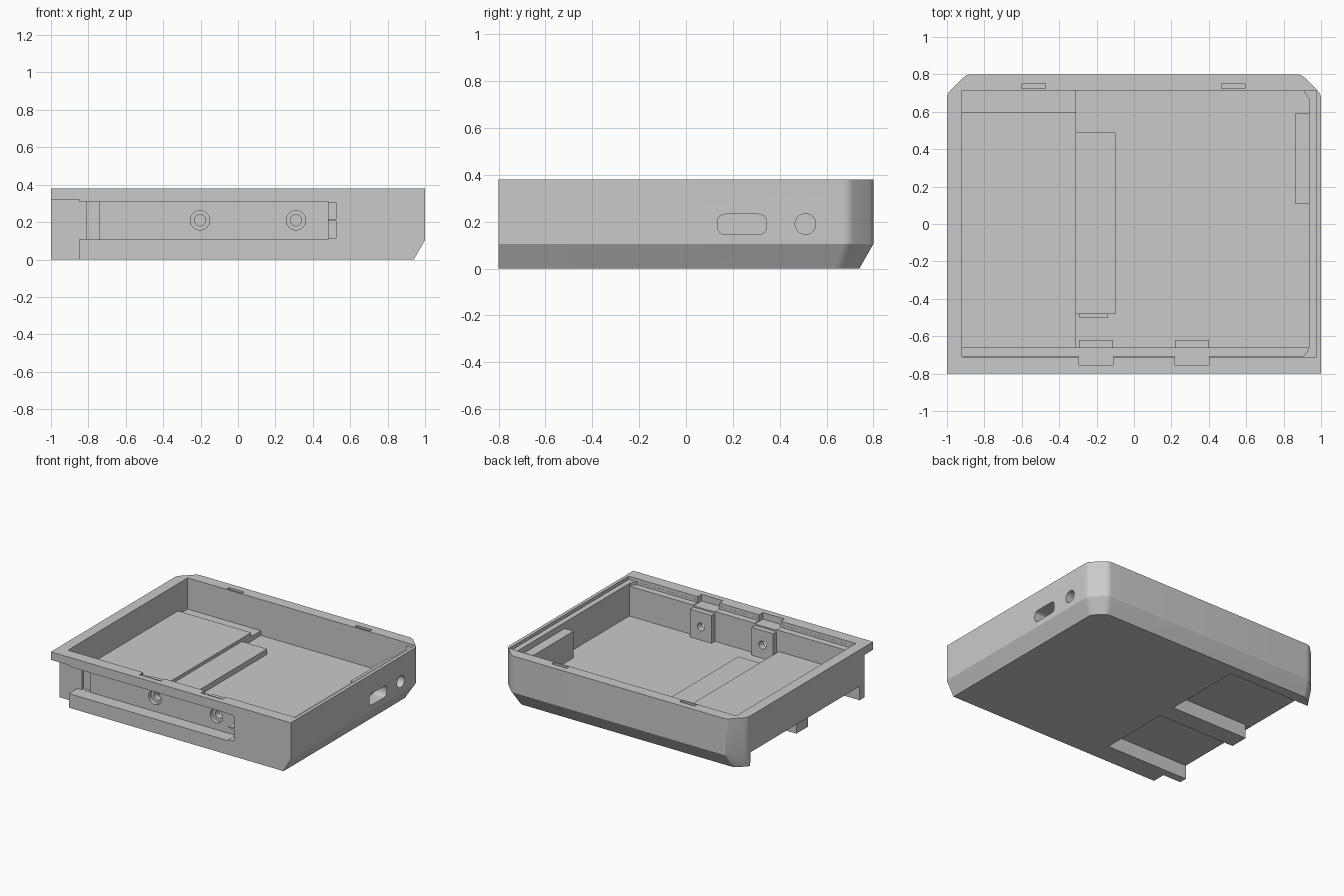
import bpy, bmesh, math

cube = bpy.data.objects.get("Cube")
if cube:
    bpy.data.objects.remove(cube, do_unlink=True)

GREY = 0.59
mat = bpy.data.materials.new("plain grey plastic")
mat.use_nodes = True
mat.diffuse_color = (GREY, GREY, GREY, 1)
mat.node_tree.nodes["Principled BSDF"].inputs["Base Color"].default_value = (GREY, GREY, GREY, 1)


def new_object(name, bm):
    bmesh.ops.recalc_face_normals(bm, faces=bm.faces)
    mesh = bpy.data.meshes.new(name)
    bm.to_mesh(mesh)
    bm.free()
    obj = bpy.data.objects.new(name, mesh)
    bpy.context.collection.objects.link(obj)
    mesh.materials.append(mat)
    return obj


def loft(name, rings):
    """Solid through matching closed rings of 3D points."""
    bm = bmesh.new()
    rows = [[bm.verts.new(p) for p in ring] for ring in rings]
    for a, b in zip(rows, rows[1:]):
        for i in range(len(a)):
            j = (i + 1) % len(a)
            bm.faces.new((a[i], a[j], b[j], b[i]))
    bm.faces.new(rows[0][::-1])
    bm.faces.new(rows[-1])
    return new_object(name, bm)


def prism(name, points, z):
    return loft(name, [[(x, y, h) for x, y in points] for h in z])


def box(name, x, y, z):
    return prism(name, [(x[0], y[0]), (x[1], y[0]), (x[1], y[1]), (x[0], y[1])], z)


def arc(cu, cv, r, start, end, n):
    angles = [math.radians(start + (end - start) * i / n) for i in range(n + 1)]
    return [(cu + r * math.cos(a), cv + r * math.sin(a)) for a in angles]


def cut(target, cutter):
    mod = target.modifiers.new("cut", 'BOOLEAN')
    mod.operation = 'DIFFERENCE'
    mod.solver = 'EXACT'
    mod.object = cutter
    bpy.context.view_layer.objects.active = target
    bpy.ops.object.modifier_apply(modifier=mod.name)
    bpy.data.objects.remove(cutter, do_unlink=True)


def cut_box(target, x, y, z):
    cut(target, box("cutter", x, y, z))


def side_cut(target, outline):
    """Cut a y-z outline into the +x wall."""
    cut(target, loft("cutter", [[(x, u, v) for u, v in outline] for x in (0.9, 1.1)]))


def front_hole(target, x, z, r, y):
    """Cut a round hole along y."""
    ring = arc(x, z, r, 0, 360, 32)[:-1]
    cut(target, loft("cutter", [[(u, h, v) for u, v in ring] for h in y]))


def soften(points, d):
    """Replace each corner by a short curve that starts d away from it."""
    out = []
    for i, (x, y) in enumerate(points):
        ends = []
        for nx, ny in (points[i - 1], points[(i + 1) % len(points)]):
            f = d / math.hypot(nx - x, ny - y)
            ends.append((x + (nx - x) * f, y + (ny - y) * f))
        (ax, ay), (bx, by) = ends
        for t in (0, 0.25, 0.5, 0.75, 1):
            p, q, r = (1 - t) ** 2, 2 * t * (1 - t), t * t
            out.append((p * ax + q * x + r * bx, p * ay + q * y + r * by))
    return out


# Outer shell with cut back corners and sloped lower edges
def outline(right, back, corner, z):
    corners = [(-1, -0.8), (right, -0.8), (right, back - corner), (right - corner, back),
               (corner - 1, back), (-1, back - corner)]
    soft = soften(corners, 0.025)
    return [(x, y, z) for x, y in [corners[0], corners[1]] + soft[10:]]


shell = loft("tray_shell", [outline(0.94, 0.74, 0.08, 0),
                            outline(1, 0.8, 0.105, 0.105),
                            outline(1, 0.8, 0.105, 0.38)])

# Interior: floor, raised compartment, front ledge and lid rebate
TOP, FLOOR, RAISED = 0.5, 0.11, 0.175
prism_points = [(-0.31, -0.66), (0.935, -0.66), (0.935, 0.67), (0.905, 0.715), (-0.31, 0.715)]
cut(shell, prism("cutter", prism_points, (FLOOR, TOP)))
cut_box(shell, (-0.92, -0.30), (-0.66, 0.69), (RAISED, TOP))
cut_box(shell, (-0.92, -0.30), (0.6, 0.715), (RAISED - 0.03, TOP))
ledge = [(-0.919, -0.709), (0.905, -0.709), (0.934, -0.67), (0.934, -0.6), (-0.919, -0.6)]
cut(shell, prism("cutter", ledge, (0.335, TOP)))
cut_box(shell, (-0.918, 0.975), (-0.71, 0.712), (0.355, TOP))

# Open bays under the raised compartment, either side of a rib
BAY = 0.105
cut_box(shell, (-1.1, -0.31), (-0.64, -0.09), (-0.1, BAY))
cut_box(shell, (-1.1, -0.31), (0.05, 0.66), (-0.1, BAY))
cut_box(shell, (-1.1, -0.955), (-0.2, 0.1), (-0.1, BAY - 0.001))

# Front sliding channel, its entry, groove and end pockets
cut_box(shell, (-0.9, 0.48), (-0.9, -0.70), (0.106, 0.31))
cut_box(shell, (-1.1, -0.85), (-0.9, -0.699), (-0.1, 0.32))
cut_box(shell, (-0.81, -0.74), (-0.75, -0.68), (0.107, 0.309))
for low in (0.115, 0.215):
    cut_box(shell, (0.45, 0.525), (-0.9, -0.72), (low, low + 0.09))

# Lid notches over the bosses and catch slots in the back rim
BOSSES = (-0.203, 0.31)
for x in BOSSES:
    cut_box(shell, (x - 0.09, x + 0.09), (-0.755, -0.6), (0.33, TOP))
for x in (-0.535, 0.53):
    cut_box(shell, (x - 0.063, x + 0.063), (0.725, 0.75), (0.33, TOP))

# Connector block inside the right wall, with blind slot and round socket
block = box("connector_block", (0.86, 0.94), (0.11, 0.59), (0.10, 0.31))
slot = soften([(0.135, 0.146), (0.343, 0.146), (0.343, 0.232), (0.135, 0.232)], 0.035)
socket = arc(0.51, 0.19, 0.044, 0, 360, 32)[:-1]
parts = [shell, block]
for part in (shell, block):
    side_cut(part, slot)
    side_cut(part, socket)

# Screw bosses behind the channel, with stepped screw holes
for i, x in enumerate(BOSSES):
    boss = box(f"screw_boss_{i + 1}", (x - 0.09, x + 0.09), (-0.665, -0.62), (0.10, 0.32))
    for part in (shell, boss):
        front_hole(part, x, 0.21, 0.03, (-0.78, -0.55))
    front_hole(shell, x, 0.21, 0.052, (-0.78, -0.67))
    parts.append(boss)

# Low inner steps beside the raised compartment
parts.append(box("inner_step", (-0.315, -0.10), (-0.48, 0.49), (0.10, 0.15)))
parts.append(box("inner_step_tab", (-0.295, -0.14), (-0.50, -0.478), (0.10, 0.135)))

for part in parts:
    bpy.ops.object.select_all(action='DESELECT')
    part.select_set(True)
    bpy.context.view_layer.objects.active = part
    bpy.ops.object.shade_smooth_by_angle(angle=math.radians(25))
